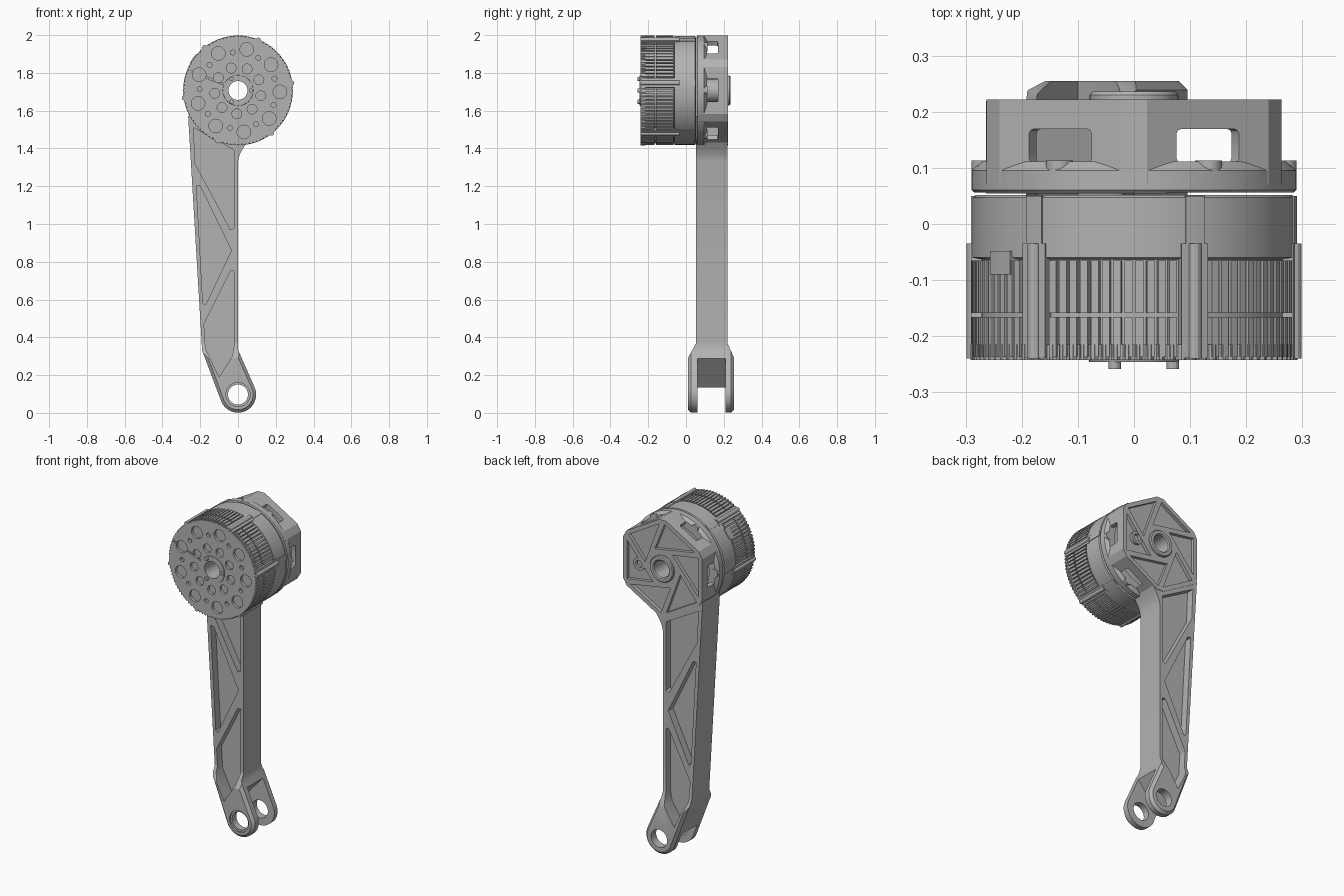
import bpy, bmesh
from math import sin, cos, radians

if "Cube" in bpy.data.objects:
    bpy.data.objects.remove(bpy.data.objects["Cube"], do_unlink=True)

CZ = 1.707   # height of the motor axis
FZ = 0.097   # height of the fork pin

grey = bpy.data.materials.new("machined_grey")
grey.use_nodes = True
grey.diffuse_color = (0.45, 0.45, 0.45, 1)
grey.node_tree.nodes["Principled BSDF"].inputs["Base Color"].default_value = (0.45, 0.45, 0.45, 1)


def finish(name, bm):
    bmesh.ops.recalc_face_normals(bm, faces=bm.faces)
    me = bpy.data.meshes.new(name)
    bm.to_mesh(me)
    bm.free()
    me.materials.append(grey)
    ob = bpy.data.objects.new(name, me)
    bpy.context.collection.objects.link(ob)
    return ob


def prism(name, polys, a, b, axis="y"):
    """Extrude outlines along an axis; outlines are (x, z), or (y, z) for axis x."""
    bm = bmesh.new()
    for poly in polys:
        rings = []
        for d in (a, b):
            rings.append([bm.verts.new((p, d, q) if axis == "y" else (d, p, q)) for p, q in poly])
        bm.faces.new(rings[0])
        bm.faces.new(rings[1])
        n = len(poly)
        for i in range(n):
            j = (i + 1) % n
            bm.faces.new((rings[0][i], rings[0][j], rings[1][j], rings[1][i]))
    return finish(name, bm)


def lathe(name, profile, seg=96, x=0, z=CZ):
    """Closed (radius, y) profile turned around the y direction."""
    bm = bmesh.new()
    rings = [[bm.verts.new((x + r * cos(radians(360 * k / seg)), y,
                            z + r * sin(radians(360 * k / seg)))) for r, y in profile]
             for k in range(seg)]
    n = len(profile)
    for k in range(seg):
        a, b = rings[k], rings[(k + 1) % seg]
        for i in range(n):
            j = (i + 1) % n
            bm.faces.new((a[i], a[j], b[j], b[i]))
    return finish(name, bm)


def boolean(target, cutter, op="DIFFERENCE"):
    mod = target.modifiers.new("cut", "BOOLEAN")
    mod.operation, mod.solver, mod.object = op, "EXACT", cutter
    bpy.context.view_layer.objects.active = target
    bpy.ops.object.modifier_apply(modifier=mod.name)
    bpy.data.objects.remove(cutter, do_unlink=True)


def polar(r, deg, z=CZ):
    return (r * cos(radians(deg)), z + r * sin(radians(deg)))


def circle(cx, cz, r, n=24):
    return [(cx + r * cos(radians(360 * k / n)), cz + r * sin(radians(360 * k / n))) for k in range(n)]


def sector(r0, r1, a0, a1, steps=1):
    angs = [a0 + (a1 - a0) * k / steps for k in range(steps + 1)]
    return [polar(r1, a) for a in angs] + [polar(r0, a) for a in reversed(angs)]


# Motor body with a hollow shaft
lathe("motor_body", [(0.05, -0.225), (0.272, -0.225), (0.272, -0.063), (0.288, -0.06),
                     (0.288, 0.047), (0.281, 0.052), (0.05, 0.052)])

# Cooling fins in two rows between six solid strips
fins = []
for s in range(6):
    for k in range(12):
        a = 8 + 60 * s + 30 + (k - 5.5) * 4
        fins.append(sector(0.265, 0.29, a - 1.4, a + 1.4))
prism("fins_front_row", fins, -0.237, -0.166)
prism("fins_back_row", fins, -0.159, -0.065)
lugs = [8 + 60 * s for s in range(6)]
prism("motor_strips", [sector(0.265, 0.291, a - 5, a + 5, 4) for a in lugs], -0.239, -0.035)
prism("strip_pins", [circle(*polar(0.289, a), 0.012, 12) for a in lugs], -0.24, -0.035)
prism("body_ribs", [sector(0.28, 0.291, a - 3.5, a + 3.5, 3) for a in lugs], -0.04, 0.05)
prism("cable_socket", [sector(0.26, 0.293, 139, 151, 3)], -0.09, -0.048)

# Front plate with a toothed rim, rings of holes and a cable seam
rim = [polar(0.291 if k % 4 < 2 else 0.285, k * 1.0) for k in range(360)]
plate = prism("front_plate", [rim], -0.242, -0.215)
holes = []
for k in range(9):
    holes.append(circle(*polar(0.222, 38 + 40 * k), 0.036))
    holes.append(circle(*polar(0.203, 58 + 40 * k), 0.013, 12))
    holes.append(circle(*polar(0.124, 27 + 40 * k), 0.026))
boolean(plate, prism("plate_holes", holes, -0.3, -0.226))
boolean(plate, prism("shaft_hole", [circle(0, CZ, 0.05, 48)], -0.3, 0))
boolean(plate, prism("seam", [[(-0.3, 1.832), (-0.08, 1.746), (-0.08, 1.738), (-0.3, 1.822)]], -0.3, -0.234))
lathe("front_hub_ring", [(0.05, -0.235), (0.05, -0.246), (0.08, -0.246), (0.083, -0.235)], 48)
prism("hub_pins", [circle(*polar(0.069, a), 0.011, 12) for a in (0, 120, 240)], -0.258, -0.24)

# Flange joining the motor to the gear housing
lathe("housing_flange", [(0.05, 0.056), (0.285, 0.056), (0.29, 0.061), (0.29, 0.095),
                         (0.272, 0.111), (0.23, 0.111), (0.23, 0.09), (0.05, 0.09)])
prism("flange_posts", [circle(*polar(0.266, a), 0.024, 16) for a in range(0, 360, 60)], 0.066, 0.113)


# Hollow hexagonal housing with blunted corners
def hexagon(r, blunt):
    return [polar(r, 30 + 60 * k + d) for k in range(6) for d in (-blunt, blunt)]


housing = prism("gear_housing", [hexagon(0.291, 4.5)], 0.07, 0.222)
boolean(housing, prism("cavity", [hexagon(0.262, 4.5)], 0.0, 0.188))

# Rounded window through each free side
corners = ((0.022, 0.056, 0), (0.022, -0.056, -90), (-0.022, -0.056, -180), (-0.022, 0.056, -270))
window = [(0.139 + y + 0.008 * cos(radians(s - d)), z + 0.008 * sin(radians(s - d)))
          for y, z, s in corners for d in (-90, -45, 0)]
for a in (0, 60, 120, 180, 300):
    cutter = prism("window", [window], 0.18, 0.4, axis="x")
    cutter.location = (0, 0, CZ)
    cutter.rotation_euler = (0, -radians(a), 0)
    bpy.context.view_layer.update()
    boolean(housing, cutter)

# Pinwheel of triangular pockets on the back
pockets = []
for k in range(6):
    a = 30 + 60 * k
    tri = [polar(0.291, a), polar(0.291, a - 60), polar(0.118, a - 102)]
    mx, mz = sum(p[0] for p in tri) / 3, sum(p[1] for p in tri) / 3
    pockets.append([(mx + (x - mx) * 0.8, mz + (z - mz) * 0.8) for x, z in tri])
boolean(housing, prism("pockets", pockets, 0.202, 0.3))
boolean(housing, prism("bore", [circle(0, CZ, 0.055, 48)], 0.0, 0.4))
lathe("back_hub", [(0.05, 0.08), (0.062, 0.08), (0.062, 0.19), (0.079, 0.19), (0.079, 0.23),
                   (0.074, 0.236), (0.056, 0.236), (0.05, 0.23)], 48)
lathe("side_bushing", [(0.022, 0.19), (0.038, 0.19), (0.038, 0.219), (0.022, 0.219)], 32, 0.16, 1.69)

# Leg: front outline trimmed by the side outline that widens at the fork
outline = [(0.06, 1.452), (0.0, 1.42), (-0.264, 1.572), (-0.19, 0.33)]
outline += [polar(0.096, 205 + 10 * k, FZ) for k in range(19)]
outline += [(0.0, 0.335), (0.0, 1.33), (0.01, 1.37), (0.03, 1.405)]
leg = prism("leg", [outline], -0.1, 0.4)
side = [(0.054, 1.7), (0.054, 0.37), (0.01, 0.29), (0.01, -0.1),
        (0.255, -0.1), (0.255, 0.29), (0.219, 0.37), (0.219, 1.7)]
boolean(leg, prism("side_trim", [side], -1, 1, axis="x"), "INTERSECT")

# Chamfer the outer rims of the fork
bm = bmesh.new()
bm.from_mesh(leg.data)
rims = [e for e in bm.edges
        if all(v.co.y < 0.011 or v.co.y > 0.254 for v in e.verts)
        and abs(e.verts[0].co.y - e.verts[1].co.y) < 0.01
        and min(v.co.z for v in e.verts) < 0.28]
bmesh.ops.bevel(bm, geom=rims, offset=0.016, segments=1, affect="EDGES", clamp_overlap=True)
bm.to_mesh(leg.data)
bm.free()

# Truss pockets on both faces, leaving a web and zigzag ribs
truss = [
    [(-0.235, 1.51), (-0.02, 1.39), (-0.02, 0.98), (-0.04, 0.97), (-0.227, 1.32)],
    [(-0.22, 1.2), (-0.2, 1.2), (-0.035, 0.86), (-0.172, 0.57), (-0.186, 0.58)],
    [(-0.02, 0.75), (-0.04, 0.75), (-0.18, 0.47), (-0.172, 0.34), (-0.1, 0.19), (-0.03, 0.3), (-0.02, 0.36)],
]
boolean(leg, prism("truss_front", truss, -0.5, 0.1))
boolean(leg, prism("truss_back", truss, 0.174, 0.5))

# Fork slot and pin hole
slot = [(0.03, 0.3), (-0.125, 0.125), (-0.2, 0.04), (-0.2, -0.1), (0.2, -0.1), (0.2, 0.3)]
boolean(leg, prism("fork_slot", [slot], 0.06, 0.208))
boolean(leg, prism("pin_hole", [circle(0, FZ, 0.053, 40)], -0.5, 0.5))
boolean(leg, prism("pin_recess", [circle(0, FZ, 0.064, 40)], -0.5, 0.02))

# Smooth round surfaces, keep edges crisp
for ob in bpy.context.collection.objects:
    if ob.type == "MESH" and ob.data.materials and ob.data.materials[0] == grey:
        bpy.ops.object.select_all(action="DESELECT")
        ob.select_set(True)
        bpy.context.view_layer.objects.active = ob
        bpy.ops.object.shade_smooth_by_angle(angle=radians(25))
